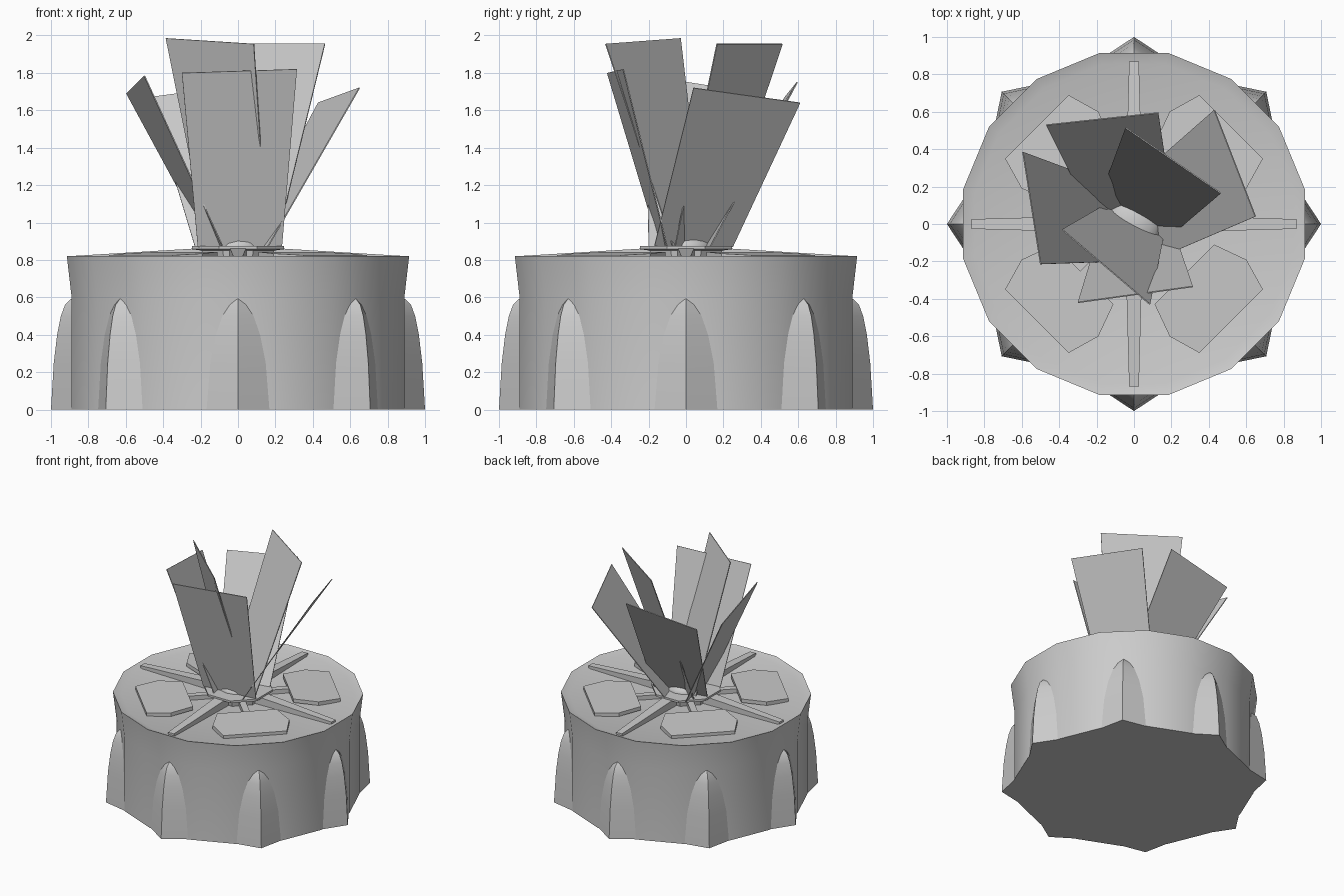
import bpy, bmesh
from math import pi, sin, cos
from mathutils import Matrix, Vector

if "Cube" in bpy.data.objects:
    bpy.data.objects.remove(bpy.data.objects["Cube"])

metal = bpy.data.materials.new("plain_grey")
metal.use_nodes = True
GREY = (0.6, 0.6, 0.6, 1)
metal.diffuse_color = GREY
metal.node_tree.nodes["Principled BSDF"].inputs["Base Color"].default_value = GREY


def finish(name, bm, smooth=None, angle=0.0, normals=True):
    if normals:
        bmesh.ops.recalc_face_normals(bm, faces=bm.faces[:])
    mesh = bpy.data.meshes.new(name)
    bm.to_mesh(mesh)
    bm.free()
    mesh.materials.append(metal)
    ob = bpy.data.objects.new(name, mesh)
    bpy.context.scene.collection.objects.link(ob)
    ob.rotation_euler.z = angle
    if smooth:
        bpy.ops.object.select_all(action='DESELECT')
        ob.select_set(True)
        bpy.context.view_layer.objects.active = ob
        bpy.ops.object.shade_smooth_by_angle(angle=smooth)
    return ob


def loft(rings):
    """Skin a stack of point loops and cap both ends."""
    bm = bmesh.new()
    loops = [[bm.verts.new(p) for p in ring] for ring in rings]
    n = len(rings[0])
    for a, b in zip(loops, loops[1:]):
        for i in range(n):
            j = (i + 1) % n
            bm.faces.new((a[i], a[j], b[j], b[i]))
    bm.faces.new(loops[0][::-1])
    bm.faces.new(loops[-1])
    return bm


def circle(r, z, n):
    return [(r * cos((i + .5) * 2 * pi / n), r * sin((i + .5) * 2 * pi / n), z)
            for i in range(n)]


# Drum body with flared collar and shallow recessed deck
profile = [(.907, 0), (.907, .6), (.933, .82), (.87, .8)]
finish("drum", loft([circle(r, z, 16) for r, z in profile]), 0.6)

# Pointed buttresses around the drum: height, half width, tip radius
pod = [(0, .175, 1), (.25, .155, .985), (.4, .125, .967),
       (.5, .09, .947), (.56, .05, .925), (.59, .01, .895)]
for i in range(8):
    rings = [[(.85, -w, z), (.885, -w, z), (t, 0, z), (.885, w, z), (.85, w, z)]
             for z, w, t in pod]
    finish(f"buttress_{i + 1}", loft(rings), 0.5, i * pi / 4)

# Deck ribs along the axes, deck plates and their short links between them
outline = [(.38, .225), (.56, .29), (.735, .24)]
outline += [(x, -y) for x, y in reversed(outline)]
for i in range(4):
    turn = i * pi / 2
    rib = [[(r, -w, .79), (r, w, .79), (r, w, z), (r, -w, z)]
           for r, w, z in ((.18, .045, .864), (.87, .026, .822))]
    finish(f"deck_rib_{i + 1}", loft(rib), angle=turn)
    plate = [[(x, y, .862 - .05 * x + dz) for x, y in outline] for dz in (-.03, 0)]
    finish(f"deck_plate_{i + 1}", loft(plate), angle=turn + pi / 4)
    link = [[(r, -.025, .8), (r, .025, .8), (r, .025, .835), (r, -.025, .835)]
            for r in (.15, .4)]
    finish(f"plate_link_{i + 1}", loft(link), angle=turn + pi / 4)

# Central hub and its dome
hub = [(.2, .795), (.21, .85), (.265, .857), (.265, .874)]
finish("hub", loft([circle(r, z, 8) for r, z in hub]))
bm = bmesh.new()
bmesh.ops.create_uvsphere(bm, u_segments=16, v_segments=10, radius=.15)
bmesh.ops.transform(bm, verts=bm.verts,
                    matrix=Matrix.Translation((0, 0, .865)) @ Matrix.Diagonal((1, 1, .53, 1)))
finish("hub_dome", bm, 0.8)

# Flared thin blades: two base corners, then two top corners
BASE = .87
blades = {
    "back": ((-.23, .05), (.2, .13), (.13, .595, 1.75), (-.47, .53, 1.67)),
    "back_left": ((-.18, .15), (.2, -.06), (.465, .165, 1.955), (-.045, .515, 1.955)),
    "left": ((.02, .25), (.16, -.17), (.65, .04, 1.72), (.43, .61, 1.64)),
    "right": ((-.15, .22), (-.08, -.2), (-.5, -.215, 1.785), (-.595, .385, 1.69)),
    "front_right": ((-.16, .1), (.157, -.07), (.085, -.43, 1.955), (-.385, -.03, 1.985)),
    "front": ((-.215, -.14), (.235, -.1), (.315, -.335, 1.82), (-.3, -.42, 1.8)),
}
for name, (a, b, c, d) in blades.items():
    bm = bmesh.new()
    corners = [(*a, BASE), (*b, BASE), c, d]
    bm.faces.new([bm.verts.new(Vector(p)) for p in corners])
    ob = finish(f"blade_{name}", bm, normals=False)
    solid = ob.modifiers.new("thickness", 'SOLIDIFY')
    solid.thickness = .006
    solid.offset = 0
